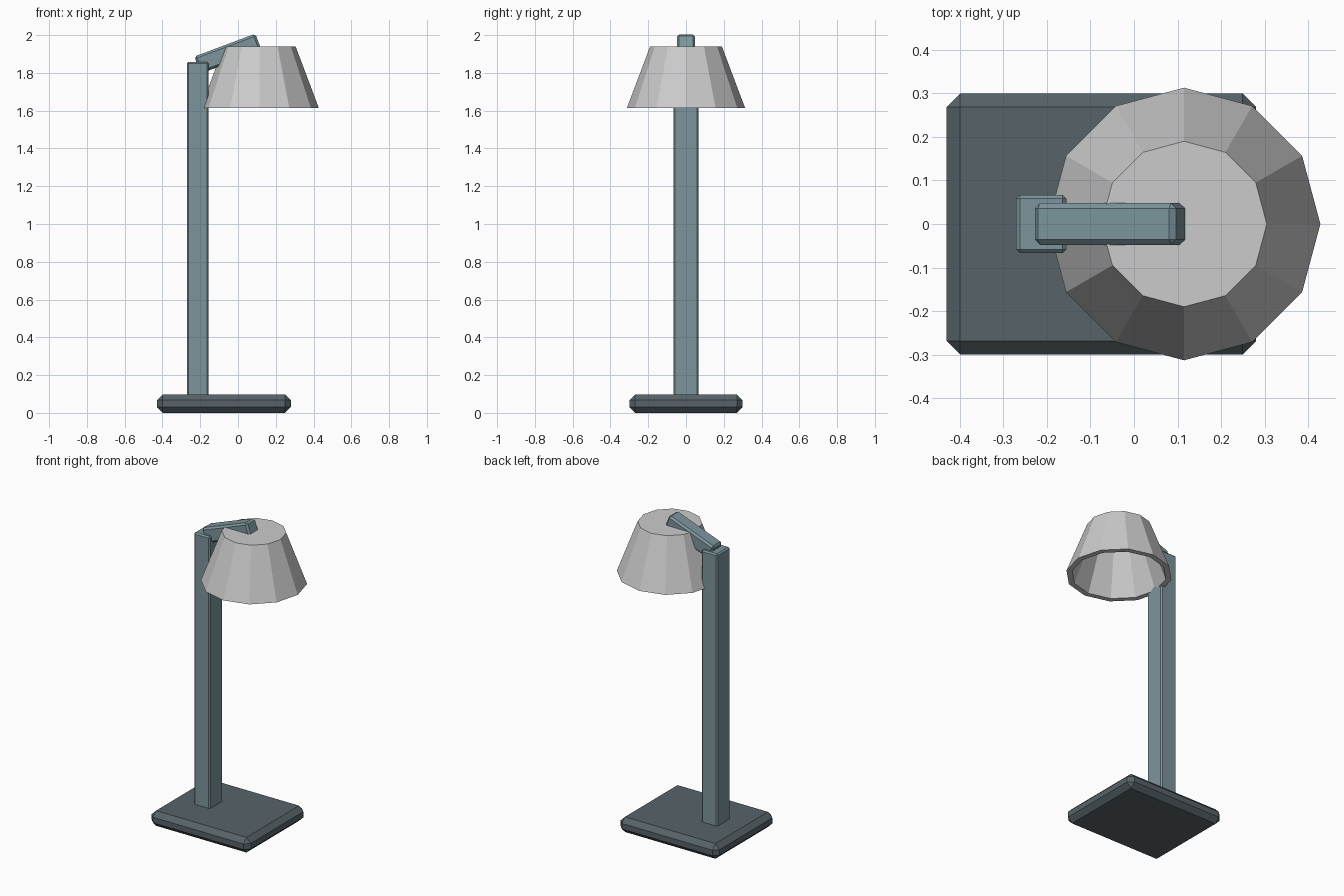
import bpy, bmesh
from math import radians, sin, cos, pi

if "Cube" in bpy.data.objects:
    bpy.data.objects.remove(bpy.data.objects["Cube"])


def material(name, rgb):
    m = bpy.data.materials.new(name)
    m.diffuse_color = (*rgb, 1)
    m.use_nodes = True
    m.node_tree.nodes["Principled BSDF"].inputs["Base Color"].default_value = m.diffuse_color
    return m


def box(name, size, centre, bevel, mat, tilt=0):
    """Chamfered box, optionally tilted about y."""
    bpy.ops.mesh.primitive_cube_add(size=1, location=centre)
    ob = bpy.context.object
    ob.name = name
    for v in ob.data.vertices:
        v.co = [c * s for c, s in zip(v.co, size)]
    ob.rotation_euler.y = tilt
    mod = ob.modifiers.new("chamfer", "BEVEL")
    mod.width = bevel
    mod.segments = 1
    ob.data.materials.append(mat)
    return ob


teal = material("teal_metal", (0.20, 0.30, 0.33))
dark = material("dark_metal", (0.095, 0.125, 0.14))

# Base, post and tilted arm
box("base", (0.71, 0.6, 0.098), (-0.075, 0, 0.049), 0.031, dark)
box("post", (0.116, 0.134, 1.775), (-0.213, 0, 0.9705), 0.009, teal)
box("arm", (0.345, 0.096, 0.096), (-0.053, 0, 1.902), 0.012, teal, radians(-20.5))

# Hollow twelve-sided shade, closed at the top
SIDES = 12
profile = [(0.190, 1.94), (0.313, 1.614), (0.279, 1.614), (0.168, 1.906)]
bm = bmesh.new()
rings = [[bm.verts.new((0.115 + r * cos(2 * pi * i / SIDES), r * sin(2 * pi * i / SIDES), z))
          for i in range(SIDES)] for r, z in profile]
for a, b in zip(rings, rings[1:]):
    for i in range(SIDES):
        j = (i + 1) % SIDES
        bm.faces.new((a[i], b[i], b[j], a[j]))
bm.faces.new(rings[0])
bm.faces.new(rings[-1][::-1])
bmesh.ops.recalc_face_normals(bm, faces=bm.faces)
mesh = bpy.data.meshes.new("shade")
bm.to_mesh(mesh)
bm.free()
bpy.context.collection.objects.link(bpy.data.objects.new("shade", mesh))
